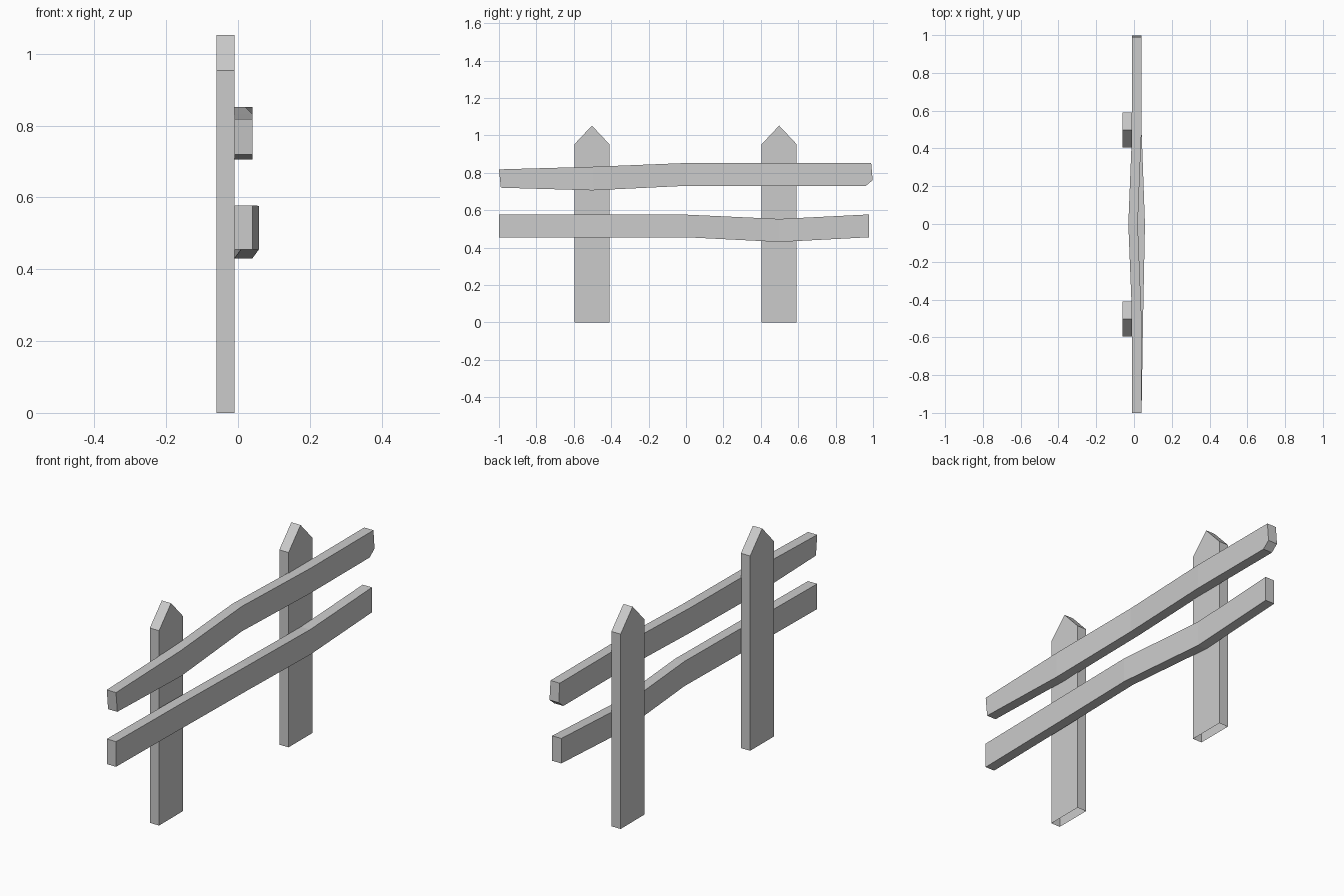
import bpy, bmesh

if "Cube" in bpy.data.objects:
    bpy.data.objects.remove(bpy.data.objects["Cube"])


def finish(name, bm):
    bmesh.ops.recalc_face_normals(bm, faces=bm.faces)
    mesh = bpy.data.meshes.new(name)
    bm.to_mesh(mesh)
    bm.free()
    bpy.context.collection.objects.link(bpy.data.objects.new(name, mesh))


def make_post(name, y):
    # Pointed picket, hollow at the ground
    profile = [(-0.093, 0), (-0.093, 0.953), (0, 1.052), (0.093, 0.953), (0.093, 0)]
    bm = bmesh.new()
    back, front = [[bm.verts.new((x, y + dy, z)) for dy, z in profile] for x in (-0.06, -0.01)]
    bm.faces.new(back)
    bm.faces.new(front)
    for i in range(4):
        bm.faces.new((back[i], back[i + 1], front[i + 1], front[i]))
    finish(name, bm)


def make_rail(name, sections, nose=None):
    # Sections: inner x, (bottom y, z), (top y, z); optional chipped end point
    bm = bmesh.new()
    rings = []
    for x, (yb, zb), (yt, zt) in sections:
        pts = [(x, yb, zb), (x + 0.05, yb, zb), (x + 0.05, yt, zt), (x, yt, zt)]
        rings.append([bm.verts.new(p) for p in pts])
    for a, b in zip(rings, rings[1:]):
        for i in range(4):
            j = (i + 1) % 4
            if nose and b is rings[-1] and i in (1, 3):
                continue
            bm.faces.new((a[i], a[j], b[j], b[i]))
    bm.faces.new(rings[0])
    if nose:
        a, b = rings[-2:]
        x = sections[-1][0]
        n0, n1 = [bm.verts.new((px, *nose)) for px in (x, x + 0.05)]
        bm.faces.new((a[1], a[2], b[2], n1, b[1]))
        bm.faces.new((a[3], a[0], b[0], n0, b[3]))
        bm.faces.new((b[0], b[1], n1, n0))
        bm.faces.new((n0, n1, b[2], b[3]))
    else:
        bm.faces.new(rings[-1])
    finish(name, bm)


# Posts
make_post("left_post", -0.503)
make_post("right_post", 0.498)

# Crooked rails
make_rail("upper_rail", [
    (-0.01, (-0.99, 0.72), (-1.0, 0.818)),
    (-0.01, (-0.5, 0.706), (-0.5, 0.832)),
    (-0.03, (0, 0.73), (0, 0.852)),
    (-0.01, (0.5, 0.73), (0.5, 0.852)),
    (-0.01, (0.962, 0.73), (0.99, 0.852)),
], nose=(0.998, 0.76))
make_rail("lower_rail", [
    (-0.01, (-1.0, 0.455), (-1.0, 0.578)),
    (-0.002, (-0.5, 0.455), (-0.5, 0.578)),
    (0.008, (0, 0.455), (0, 0.576)),
    (-0.01, (0.5, 0.43), (0.5, 0.553)),
    (-0.01, (0.978, 0.455), (0.978, 0.577)),
])
